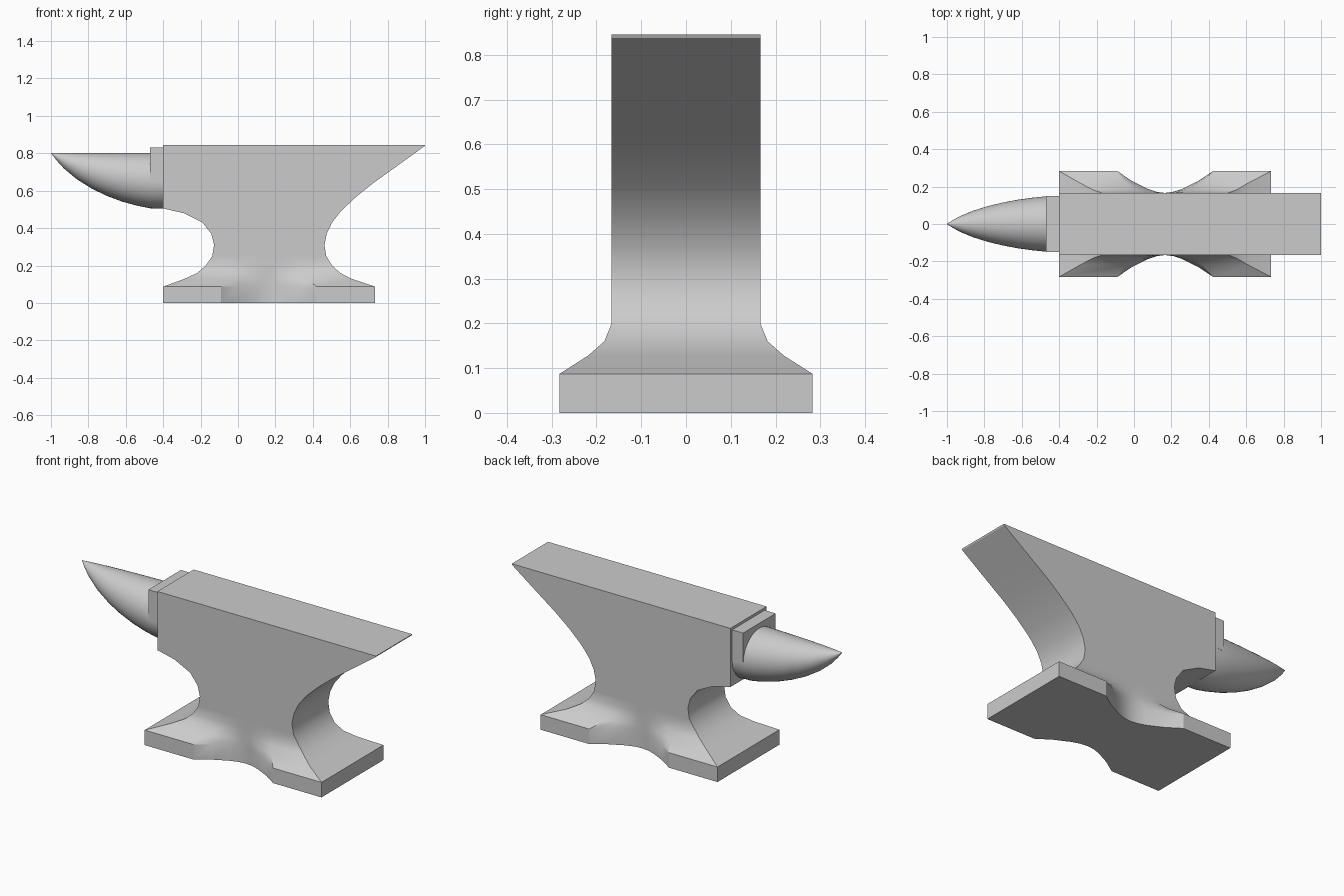
import bpy, bmesh, math

if "Cube" in bpy.data.objects:
    bpy.data.objects.remove(bpy.data.objects["Cube"])


def loft(name, rings, angle=30):
    """Skin closed rings of equal length, cap both ends, smooth by angle."""
    bm = bmesh.new()
    loops = [[bm.verts.new(p) for p in ring] for ring in rings]
    n = len(loops[0])
    for a, b in zip(loops, loops[1:]):
        for i in range(n):
            j = (i + 1) % n
            bm.faces.new((a[i], a[j], b[j], b[i]))
    bm.faces.new(loops[0])
    bm.faces.new(loops[-1])
    bmesh.ops.remove_doubles(bm, verts=bm.verts, dist=1e-5)
    bmesh.ops.recalc_face_normals(bm, faces=bm.faces)
    mesh = bpy.data.meshes.new(name)
    bm.to_mesh(mesh)
    bm.free()
    ob = bpy.data.objects.new(name, mesh)
    bpy.context.collection.objects.link(ob)
    bpy.ops.object.select_all(action='DESELECT')
    ob.select_set(True)
    bpy.context.view_layer.objects.active = ob
    bpy.ops.object.shade_smooth_by_angle(angle=math.radians(angle))
    return ob


# Body with scalloped foot: z, left x, right x, foot flare amount
LEVELS = [
    (0, -.4, .733, 1), (.087, -.4, .733, 1), (.128, -.288, .61, .45),
    (.16, -.218, .547, .14), (.2, -.172, .503, 0), (.25, -.138, .472, 0),
    (.31, -.128, .462, 0), (.37, -.143, .474, 0), (.43, -.19, .503, 0),
    (.48, -.29, .542, 0), (.505, -.4, .565, 0), (.57, -.4, .635, 0),
    (.64, -.4, .722, 0), (.72, -.4, .834, 0), (.838, -.4, .997, 0),
    (.845, -.4, 1.0, 0),
]
WAIST, FOOT = .166, .283
half = [(0, 1), (.274, 1), (.345, .54), (.42, .18), (.46, .05)]
SIDE = half + [(.5, 0)] + [(1 - t, f) for t, f in reversed(half)]


def body_ring(z, xl, xr, flare):
    front = [(xl + (xr - xl) * t, -WAIST - (FOOT - WAIST) * f * flare, z)
             for t, f in SIDE]
    return front + [(x, -y, z) for x, y, z in reversed(front)]


loft("anvil_body", [body_ring(*lv) for lv in LEVELS])

# Horn: circles all touching the same top line, shrinking to a point
HORN_TOP, SEGS = .802, 48
HORN = [(-.4, .149), (-.47, .148), (-.54, .141), (-.62, .13), (-.70, .115),
        (-.78, .096), (-.86, .071), (-.93, .042), (-.97, .02), (-1.0, .0005)]
loft("horn", [[(x, r * math.sin(2 * math.pi * i / SEGS),
                HORN_TOP - r + r * math.cos(2 * math.pi * i / SEGS))
               for i in range(SEGS)] for x, r in HORN])

# Step block between horn and face
loft("step_block", [[(x, -.149, .653), (x, .149, .653), (x, .149, .83), (x, -.149, .83)]
                    for x in (-.47, -.4)])
